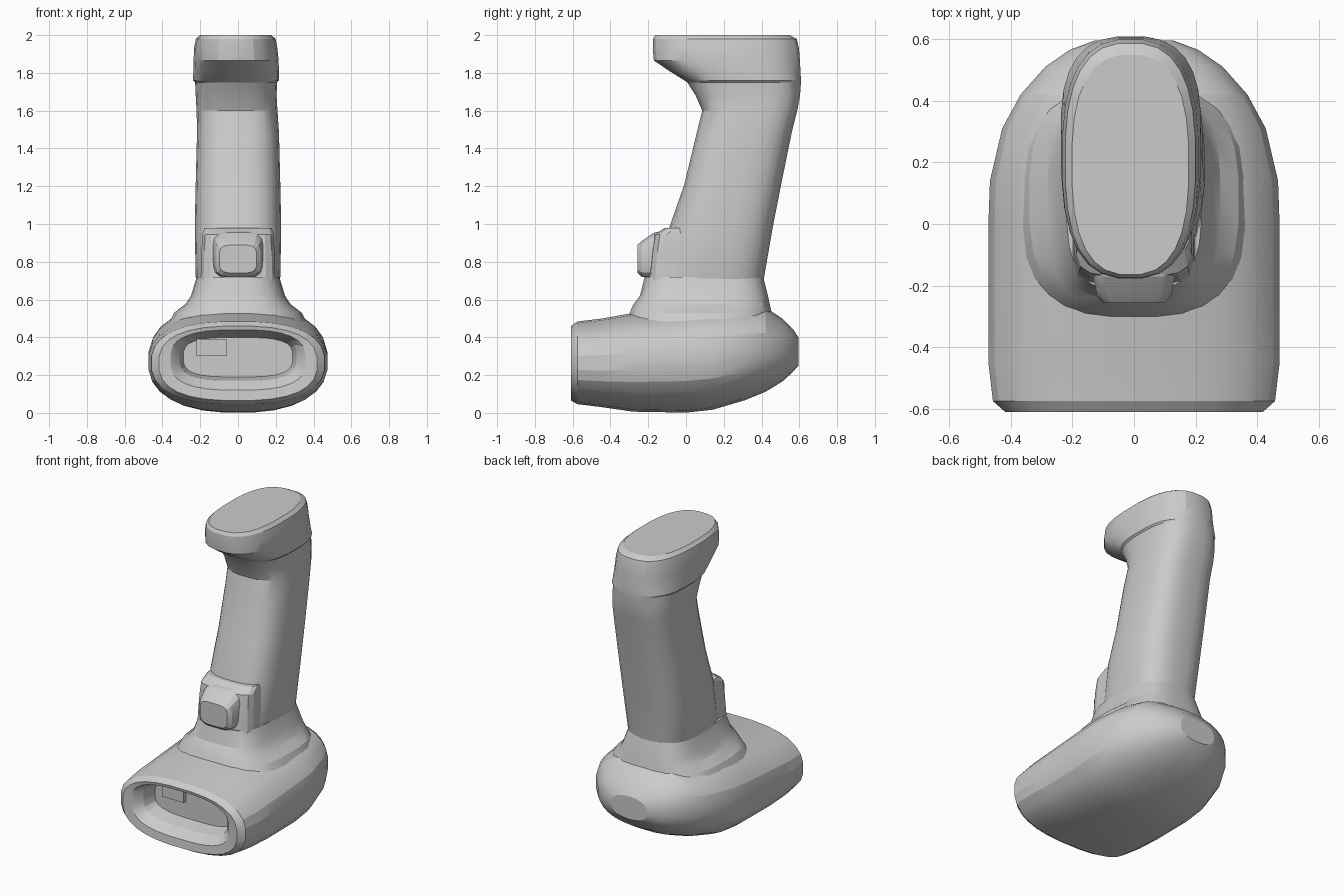
import bpy, bmesh, math


def oval(n, power):
    """Unit superellipse with n corners."""
    pts = []
    for i in range(n):
        a = 2 * math.pi * (i + 0.5) / n
        c, s = math.cos(a), math.sin(a)
        pts.append((math.copysign(abs(c) ** (2 / power), c),
                    math.copysign(abs(s) ** (2 / power), s)))
    return pts


def loft(name, rings, angle=18):
    """Skin a list of equal-length point rings and cap both ends."""
    bm = bmesh.new()
    rows = [[bm.verts.new(p) for p in r] for r in rings]
    n = len(rows[0])
    for a, b in zip(rows, rows[1:]):
        for i in range(n):
            j = (i + 1) % n
            bm.faces.new((a[i], a[j], b[j], b[i]))
    bm.faces.new(rows[0][::-1])
    bm.faces.new(rows[-1])
    bmesh.ops.recalc_face_normals(bm, faces=bm.faces)
    me = bpy.data.meshes.new(name)
    bm.to_mesh(me)
    bm.free()
    ob = bpy.data.objects.new(name, me)
    bpy.context.collection.objects.link(ob)
    bpy.ops.object.select_all(action='DESELECT')
    ob.select_set(True)
    bpy.context.view_layer.objects.active = ob
    bpy.ops.object.shade_smooth_by_angle(angle=math.radians(angle))
    return ob


def ring_y(y, w, z0, z1, power, n=28):
    return [(w * u, y, (z0 + z1) / 2 + (z1 - z0) / 2 * v) for u, v in oval(n, power)]


def ring_z(z, y0, y1, w, power, cx=0, n=28):
    return [(cx + w * u, (y0 + y1) / 2 + (y1 - y0) / 2 * v, z) for u, v in oval(n, power)]


# Scanner head: starts inside the window recess, wraps the rim, ends at the rounded back
head = [
    (-0.46, 0.29, 0.19, 0.40, 3.2),
    (-0.55, 0.31, 0.17, 0.425, 3.2),
    (-0.595, 0.345, 0.13, 0.435, 3.0),
    (-0.605, 0.36, 0.12, 0.44, 2.8),
    (-0.61, 0.42, 0.065, 0.46, 2.6),
    (-0.575, 0.46, 0.045, 0.485, 2.5),
    (-0.45, 0.475, 0.03, 0.50, 2.5),
    (-0.28, 0.475, 0.005, 0.53, 2.4),
    (0.0, 0.475, 0.0, 0.56, 2.4),
    (0.14, 0.47, 0.015, 0.57, 2.4),
    (0.31, 0.43, 0.065, 0.57, 2.4),
    (0.42, 0.37, 0.11, 0.56, 2.4),
    (0.51, 0.29, 0.165, 0.50, 2.4),
    (0.565, 0.21, 0.215, 0.445, 2.4),
    (0.595, 0.13, 0.25, 0.40, 2.4),
]
loft("scanner_head", [ring_y(*r) for r in head])

# Flared collar between head and handle
collar = [
    (0.45, -0.34, 0.47, 0.38, 2.8),
    (0.53, -0.30, 0.455, 0.34, 2.8),
    (0.575, -0.28, 0.445, 0.28, 3.2),
    (0.62, -0.245, 0.435, 0.25, 3.4),
    (0.72, -0.22, 0.41, 0.22, 3.2),
]
loft("collar", [ring_z(*r) for r in collar])

# Leaning handle with the overhanging foot at its top
handle = [
    (0.68, -0.15, 0.41, 0.215, 2.9),
    (0.72, -0.14, 0.415, 0.225, 2.9),
    (0.98, -0.09, 0.46, 0.23, 2.9),
    (1.21, -0.01, 0.505, 0.225, 2.9),
    (1.48, 0.055, 0.56, 0.218, 2.9),
    (1.60, 0.085, 0.59, 0.215, 2.9, -0.005),
    (1.68, 0.05, 0.605, 0.215, 2.8, -0.01),
    (1.75, 0.005, 0.61, 0.218, 2.7, -0.01),
    (1.76, -0.01, 0.61, 0.228, 2.7, -0.01),
    (1.81, -0.09, 0.608, 0.228, 2.6, -0.01),
    (1.865, -0.172, 0.605, 0.226, 2.6, -0.01),
    (1.93, -0.178, 0.60, 0.222, 2.6, -0.012),
    (1.98, -0.176, 0.588, 0.212, 2.6, -0.012),
    (2.0, -0.165, 0.55, 0.19, 2.6, -0.012),
]
loft("handle", [ring_z(*r) for r in handle])

# Trigger housing on the handle front
housing = [
    (0.70, -0.20, 0.08, 0.20, 4),
    (0.86, -0.185, 0.08, 0.195, 4),
    (0.945, -0.17, 0.08, 0.19, 4),
    (0.98, -0.11, 0.08, 0.18, 4),
]
loft("trigger_housing", [ring_z(*r, n=16) for r in housing])

# Trigger button
button = [
    (-0.10, 0.15, 0.69, 0.97, 4),
    (-0.17, 0.135, 0.71, 0.955, 4),
    (-0.235, 0.12, 0.72, 0.91, 4),
    (-0.257, 0.10, 0.74, 0.89, 4),
]
loft("trigger_button", [ring_y(*r, n=16) for r in button])

# Small sensor block inside the window
bpy.ops.mesh.primitive_cube_add(size=1, location=(-0.14, -0.46, 0.345))
sensor = bpy.context.object
sensor.name = "window_sensor"
sensor.scale = (0.16, 0.05, 0.09)
